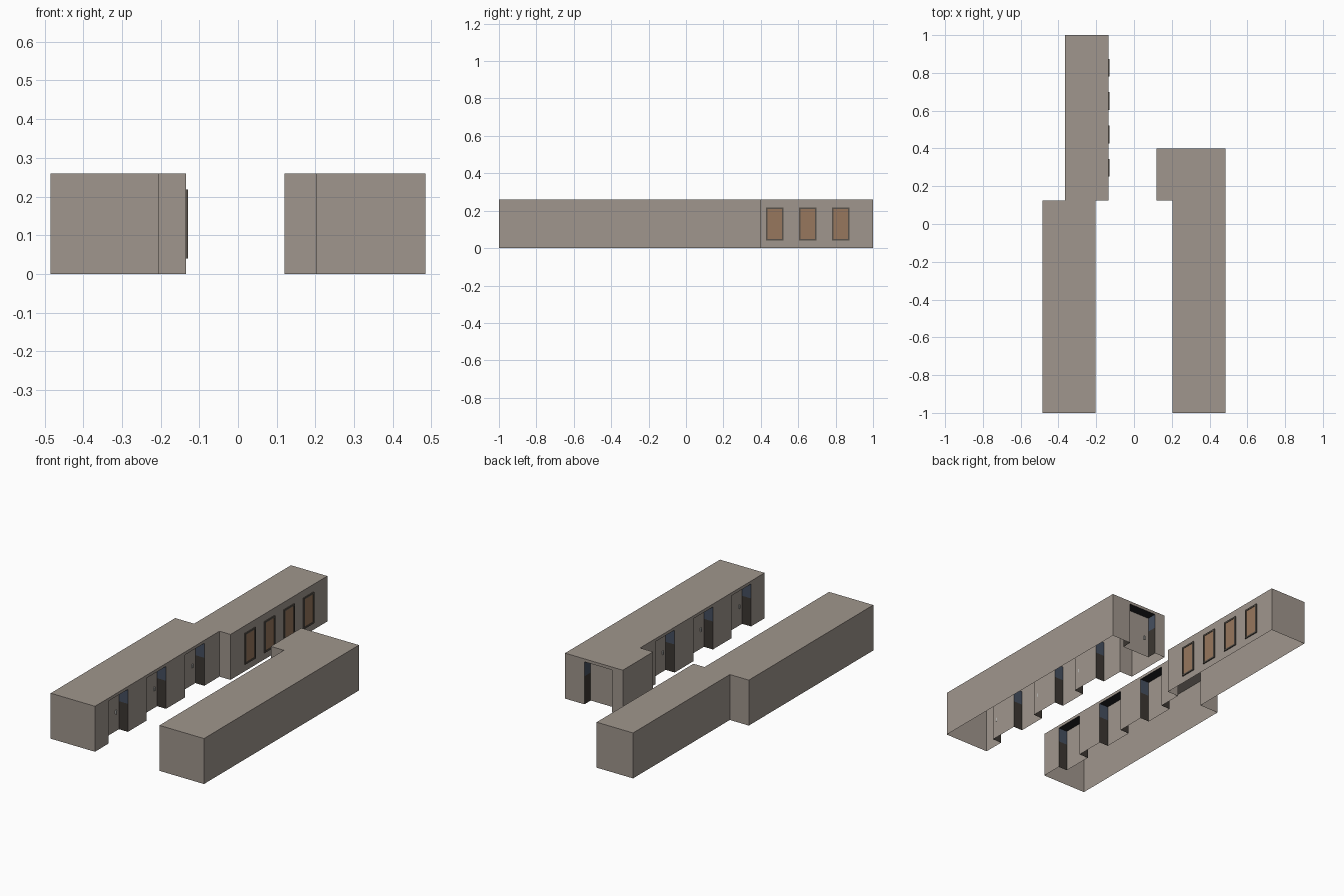
import bpy, bmesh
from mathutils import Vector

if "Cube" in bpy.data.objects:
    bpy.data.objects.remove(bpy.data.objects["Cube"])

H = 0.26        # building height
TOP = 0.243     # top of the shopfront recesses
HALF = 0.088    # half width of a recess
DEPTH = 0.057   # depth of a recess
BAND = 0.16     # height where glass starts on the recess sides


def material(name, rgb):
    m = bpy.data.materials.new(name)
    m.diffuse_color = (*rgb, 1)
    m.use_nodes = True
    m.node_tree.nodes["Principled BSDF"].inputs["Base Color"].default_value = m.diffuse_color
    return m


STONE = material("stone", (0.35, 0.305, 0.266))
WOOD = material("dark wood", (0.045, 0.038, 0.032))
GLASS = material("slate glass", (0.06, 0.078, 0.115))
BLACK = material("black soffit", (0.015, 0.015, 0.017))
TAN = material("tan panel", (0.31, 0.185, 0.11))
FRAME = material("frame brown", (0.10, 0.085, 0.07))
METAL = material("pale metal", (0.5, 0.5, 0.48))


def finish(bm, name, mats):
    me = bpy.data.meshes.new(name)
    bm.to_mesh(me)
    bm.free()
    for m in mats:
        me.materials.append(m)
    ob = bpy.data.objects.new(name, me)
    bpy.context.collection.objects.link(ob)
    return ob


def wall(bm, p, q, z0, z1, mat=0):
    """Upright quad from p to q, facing right of the travel direction."""
    pts = [(p.x, p.y, z0), (q.x, q.y, z0), (q.x, q.y, z1), (p.x, p.y, z1)]
    f = bm.faces.new([bm.verts.new(c) for c in pts])
    f.material_index = mat


def box(name, lo, hi, mat):
    bm = bmesh.new()
    bmesh.ops.create_cube(bm, size=1)
    for v in bm.verts:
        v.co = [lo[i] + (hi[i] - lo[i]) * (v.co[i] + 0.5) for i in range(3)]
    return finish(bm, name, [mat])


def shopfront(name, a, b):
    """Recessed entrance between wall points a and b."""
    d = (b - a).normalized()
    inward = Vector((-d.y, d.x)) * DEPTH
    a2, b2 = a + inward, b + inward
    bm = bmesh.new()
    wall(bm, a2, b2, 0, TOP, 0)
    for p, q in ((a, a2), (b2, b)):
        wall(bm, p, q, 0, BAND, 1)
        wall(bm, p, q, BAND, TOP, 2)
    f = bm.faces.new([bm.verts.new((c.x, c.y, TOP)) for c in (a, a2, b2, b)])
    f.material_index = 3
    f.normal_update()
    if f.normal.z > 0:
        f.normal_flip()
    finish(bm, name, [STONE, WOOD, GLASS, BLACK])
    # door handle on the back wall
    c = b2 - d * 0.03 - inward * 0.05
    box(name + "_handle", (c.x - 0.004, c.y - 0.004, 0.10),
        (c.x + 0.004, c.y + 0.004, 0.12), METAL)


def building(name, outline, recesses):
    """Open-bottomed shell; recesses maps an edge index to distances along it."""
    bm = bmesh.new()
    pts = [Vector(p) for p in outline]
    for i, p in enumerate(pts):
        q = pts[(i + 1) % len(pts)]
        d = (q - p).normalized()
        start = p
        for k, s in enumerate(recesses.get(i, [])):
            a, b = p + d * (s - HALF), p + d * (s + HALF)
            wall(bm, start, a, 0, H)
            wall(bm, a, b, TOP, H)
            shopfront(f"{name}_shopfront_{i}_{k}", a, b)
            start = b
        wall(bm, start, q, 0, H)
    bm.faces.new([bm.verts.new((p.x, p.y, H)) for p in pts])
    bmesh.ops.remove_doubles(bm, verts=bm.verts, dist=1e-5)
    finish(bm, name, [STONE])


# left row: wide shop block and narrower back block
building("left_row",
         [(-.485, -1), (-.205, -1), (-.205, .125), (-.135, .125),
          (-.135, 1), (-.365, 1), (-.365, .125), (-.485, .125)],
         {1: [0.21, 0.555, 0.90]})

# right row: long shop block with a corner wing
building("right_row",
         [(.203, -1), (.485, -1), (.485, .4), (.12, .4), (.12, .125), (.203, .125)],
         {2: [0.21], 5: [0.225, 0.57, 0.915]})

# framed panels on the back block's street wall
for k in range(4):
    y = 0.298 + 0.1765 * k
    lo, hi, t = y - 0.047, y + 0.047, 0.009
    z0, z1 = 0.04, 0.218
    x0, x1 = -0.135, -0.129
    box(f"panel_{k}", (x0, lo + t, z0 + t), (x0 + 0.003, hi - t, z1 - t), TAN)
    for n, (ya, yb, za, zb) in enumerate(((lo, lo + t, z0, z1), (hi - t, hi, z0, z1),
                                          (lo + t, hi - t, z0, z0 + t),
                                          (lo + t, hi - t, z1 - t, z1))):
        box(f"panel_frame_{k}_{n}", (x0, ya, za), (x1, yb, zb), FRAME)
